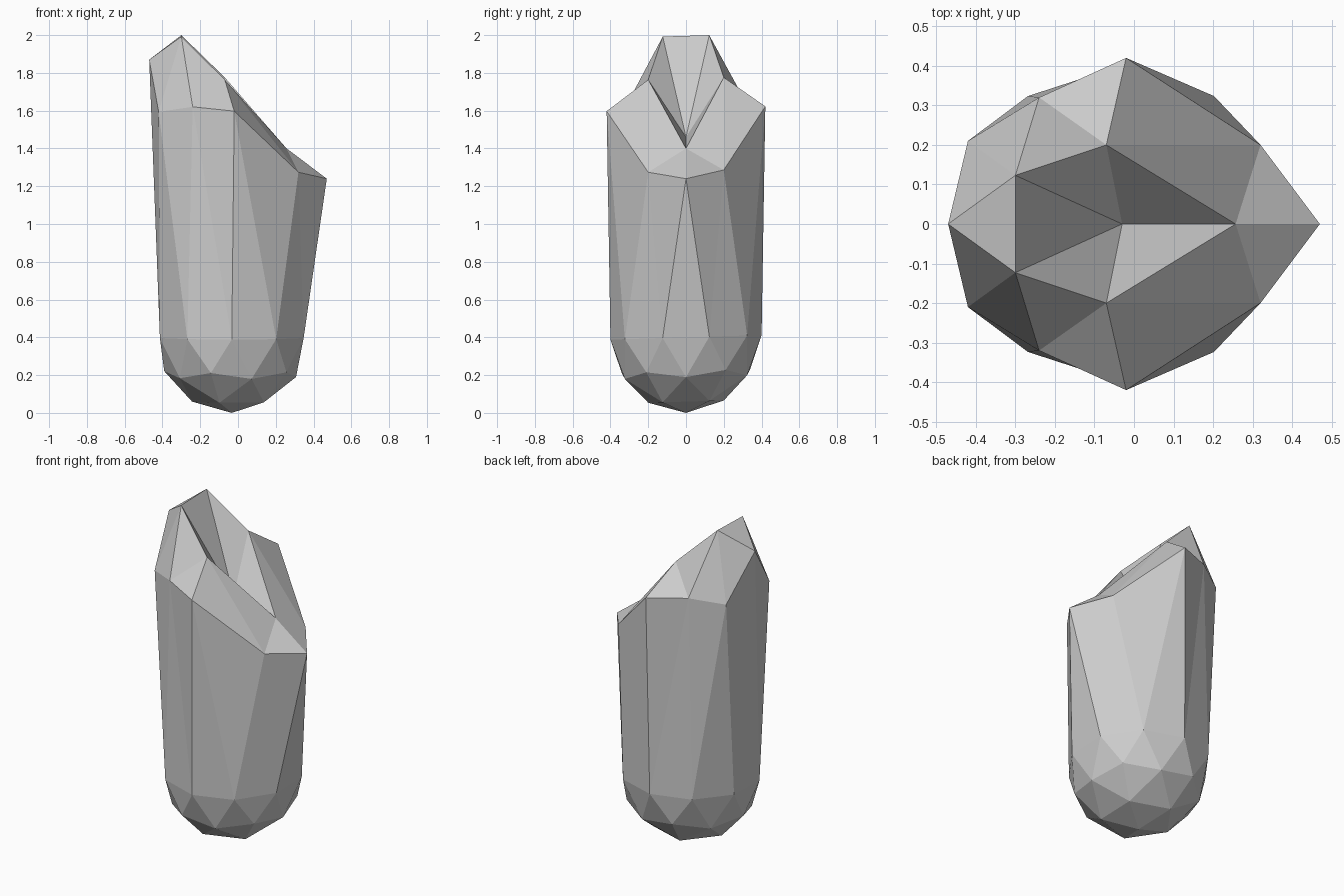
import bpy, bmesh, math

cube = bpy.data.objects.get("Cube")
if cube:
    bpy.data.objects.remove(cube, do_unlink=True)

mat = bpy.data.materials.new("pale grey stone")
mat.use_nodes = True
colour = (0.6, 0.6, 0.6, 1.0)
mat.diffuse_color = colour
mat.node_tree.nodes["Principled BSDF"].inputs["Base Color"].default_value = colour

RADIUS = 0.4
OFFSET_X = -0.033

# Stretched crown, keyed by angle from +x; entries are x, half-width, height
RIM = {0: (0.47, 0, 1.24), 36: (0.32, 0.20, 1.28), 72: (-0.02, 0.42, 1.61),
       108: (-0.24, 0.32, 1.63), 144: (-0.42, 0.21, 1.6), 180: (-0.47, 0, 1.87)}
PEAKS = {0: (0.257, 0, 1.40), 72: (-0.07, 0.2, 1.77), 144: (-0.30, 0.123, 1.996)}
HOLLOW = (-0.03, 0, 1.46)

# Round base, taken from a faceted ball whose upper half is pulled up
bm = bmesh.new()
bmesh.ops.create_icosphere(bm, subdivisions=2, radius=1.0)
for v in bm.verts:
    x, y, z = v.co
    angle = 36 * round(abs(math.degrees(math.atan2(y, x))) / 36)
    if z < 0.2:
        new = (x * RADIUS + OFFSET_X, abs(y) * RADIUS, (z + 1) * RADIUS)
    elif z < 0.7:
        new = RIM[angle]
    elif z < 0.95:
        new = PEAKS[angle]
    else:
        new = HOLLOW
    width = math.copysign(new[1], y)
    v.co = (new[0], width, new[2] + 0.03 * width)   # slight lean

bmesh.ops.recalc_face_normals(bm, faces=bm.faces)
mesh = bpy.data.meshes.new("crystal_rock")
bm.to_mesh(mesh)
bm.free()
mesh.materials.append(mat)
rock = bpy.data.objects.new("crystal_rock", mesh)
bpy.context.collection.objects.link(rock)
